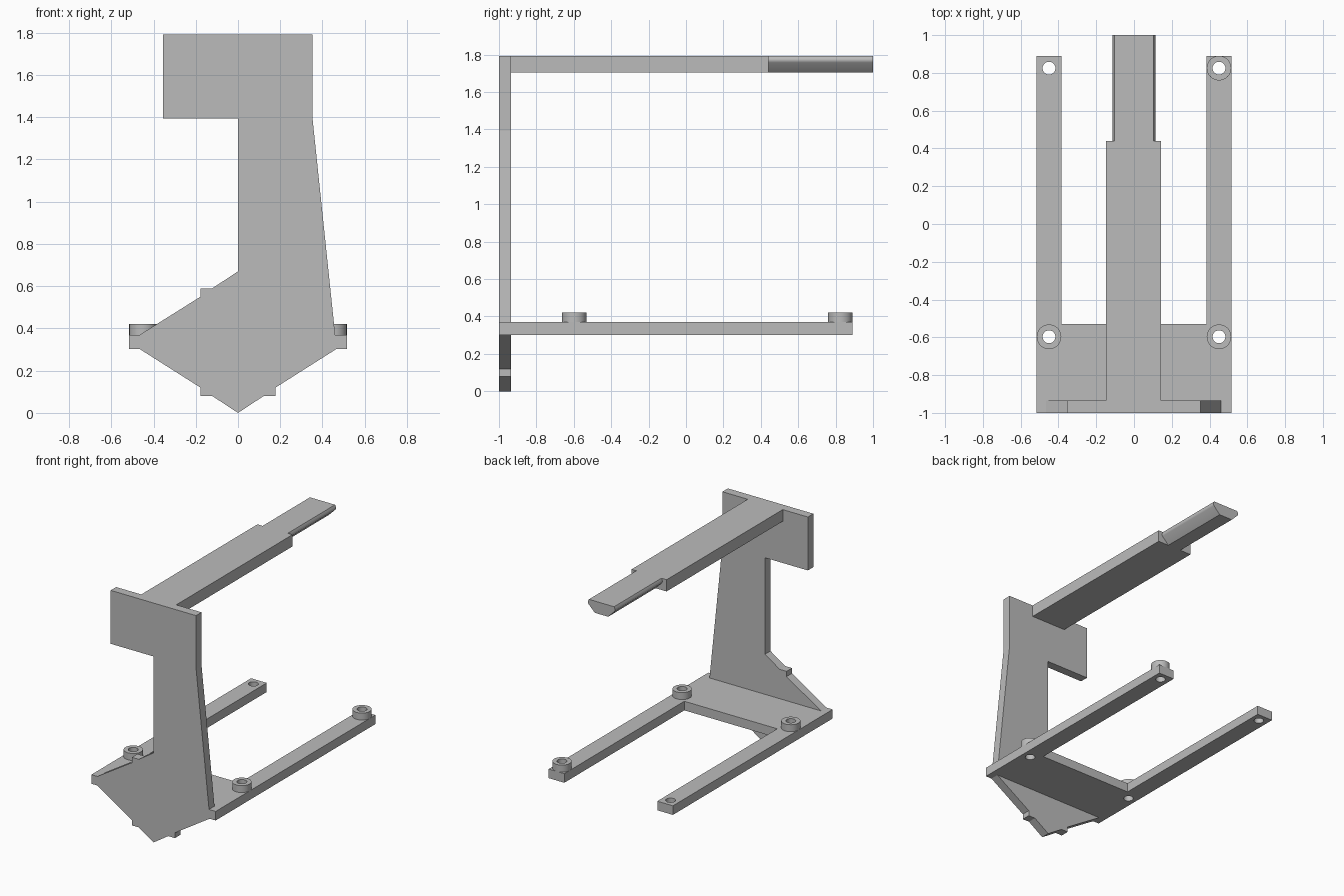
import bpy
import bmesh
import math
from mathutils import Vector

cube = bpy.data.objects.get("Cube")
if cube:
    bpy.data.objects.remove(cube, do_unlink=True)

GREY = (0.5, 0.5, 0.5, 1)
mat = bpy.data.materials.new("light grey")
mat.use_nodes = True
mat.diffuse_color = GREY
mat.node_tree.nodes["Principled BSDF"].inputs["Base Color"].default_value = GREY

TOP, BASE_LOW, BASE_TOP, BOSS_TOP = 1.793, 0.302, 0.37, 0.422
FRONT, PLATE_BACK, STEP = -1, -0.935, 0.44


def add_object(name, bm):
    bmesh.ops.recalc_face_normals(bm, faces=bm.faces)
    mesh = bpy.data.meshes.new(name)
    bm.to_mesh(mesh)
    bm.free()
    mesh.materials.append(mat)
    obj = bpy.data.objects.new(name, mesh)
    bpy.context.collection.objects.link(obj)
    return obj


def extrude(name, points, axis, start, end):
    """Prism from a flat outline: (x, z) along y, or (x, y) along z."""
    bm = bmesh.new()
    place = (lambda a, b: (a, start, b)) if axis == "y" else (lambda a, b: (a, b, start))
    face = bm.faces.new([bm.verts.new(place(a, b)) for a, b in points])
    grown = bmesh.ops.extrude_face_region(bm, geom=[face])["geom"]
    step = Vector((0, end - start, 0)) if axis == "y" else Vector((0, 0, end - start))
    verts = [g for g in grown if isinstance(g, bmesh.types.BMVert)]
    bmesh.ops.translate(bm, verts=verts, vec=step)
    return add_object(name, bm)


def cylinder(name, x, y, radius, low, high):
    bm = bmesh.new()
    bmesh.ops.create_cone(bm, cap_ends=True, segments=48, radius1=radius,
                          radius2=radius, depth=high - low)
    bmesh.ops.translate(bm, verts=bm.verts, vec=(x, y, (low + high) / 2))
    return add_object(name, bm)


def select(obj):
    bpy.ops.object.select_all(action="DESELECT")
    obj.select_set(True)
    bpy.context.view_layer.objects.active = obj


def drill(obj, x, y):
    cutter = cylinder("hole_cutter", x, y, 0.034, 0.2, 0.6)
    cutter.hide_render = True
    mod = obj.modifiers.new("hole", "BOOLEAN")
    mod.operation, mod.solver, mod.object = "DIFFERENCE", "EXACT", cutter
    select(obj)
    bpy.ops.object.modifier_apply(modifier=mod.name)
    bpy.data.objects.remove(cutter, do_unlink=True)


# Upright front plate with pointed foot and side flag
foot = [(0.515, BASE_LOW), (0.465, BASE_LOW), (0.178, 0.12), (0.178, 0.08), (0.122, 0.08)]
mirrored_foot = [(-x, z) for x, z in reversed(foot)]
flag = [(-0.515, BASE_TOP), (-0.465, BASE_TOP), (-0.178, 0.55), (-0.178, 0.59),
        (-0.122, 0.59), (0, 0.67), (0, 1.393), (-0.355, 1.393), (-0.355, TOP),
        (0.353, TOP), (0.353, 1.393), (0.46, BASE_TOP), (0.515, BASE_TOP)]
extrude("front_plate", foot + [(0, 0)] + mirrored_foot + flag, "y", FRONT, PLATE_BACK)

# U-shaped base with two long arms
half = [(0.515, PLATE_BACK), (0.515, 0.89), (0.385, 0.89), (0.385, -0.53)]
base = extrude("base_frame", half + [(-x, y) for x, y in reversed(half)], "z",
               BASE_LOW, BASE_TOP)

# Screw holes, and raised bosses on all but the right rear one
for side, sx in (("left", 1), ("right", -1)):
    for end, y in (("front", -0.597), ("rear", 0.825)):
        drill(base, sx * 0.45, y)
        if (side, end) == ("right", "rear"):
            continue
        boss = cylinder(f"{side}_{end}_boss", sx * 0.45, y, 0.065, BASE_TOP, BOSS_TOP)
        drill(boss, sx * 0.45, y)
        select(boss)
        bpy.ops.object.shade_smooth_by_angle(angle=math.radians(30))
select(base)
bpy.ops.object.shade_smooth_by_angle(angle=math.radians(30))

# Top beam
extrude("top_beam", [(-0.147, 1.705), (0.143, 1.705), (0.143, TOP), (-0.147, TOP)],
        "y", PLATE_BACK, STEP)

# Narrow tongue with slanted underside and softened upper edges
edge = [(0.055, 1.705), (0.108, 1.758), (0.113, 1.768), (0.112, 1.778), (0.104, TOP)]
tongue = extrude("beam_tongue", edge + [(-x, z) for x, z in reversed(edge)],
                 "y", STEP, 1)
select(tongue)
bpy.ops.object.shade_smooth_by_angle(angle=math.radians(35))
